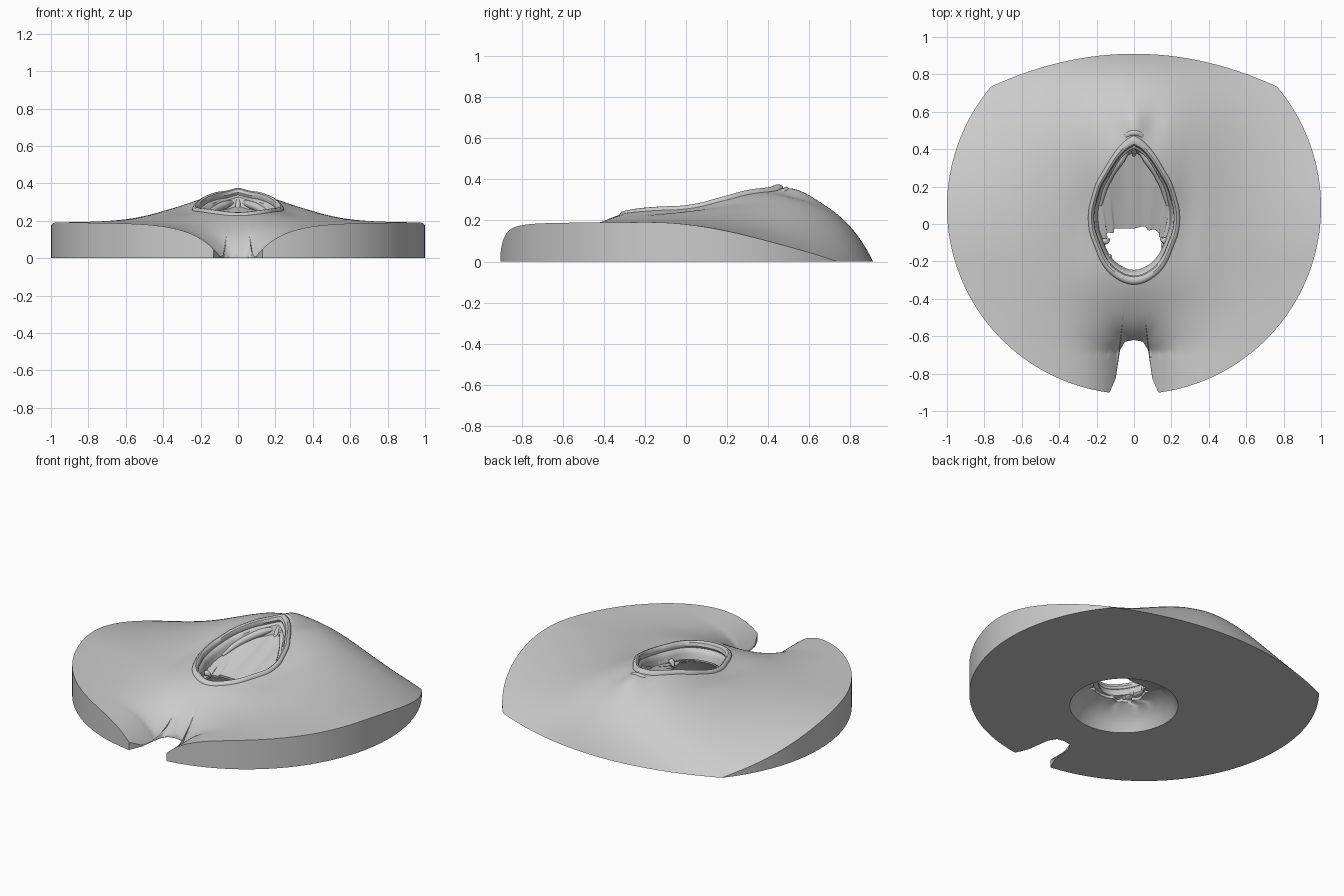
import bpy, bmesh, math
from mathutils import Vector

cube = bpy.data.objects.get("Cube")
if cube:
    bpy.data.objects.remove(cube, do_unlink=True)

grey = bpy.data.materials.new("plain_grey")
grey.use_nodes = True
grey.diffuse_color = (0.6, 0.6, 0.6, 1)
grey.node_tree.nodes["Principled BSDF"].inputs["Base Color"].default_value = (0.6, 0.6, 0.6, 1)

SEG = 320
CY = 0.05  # centre of the radial layout


def ramp(t):
    t = min(1, max(0, t))
    return t * t * (3 - 2 * t)


def interp(a, pts):
    for (a0, r0), (a1, r1) in zip(pts, pts[1:]):
        if a <= a1:
            return r0 + (r1 - r0) * (a - a0) / (a1 - a0)
    return pts[-1][1]


def polar(a, r):
    """Point at angle a from the front, radius r."""
    return r * math.sin(a), CY - r * math.cos(a)


def back_edge(x):
    return 0.91 - 0.3 * x * x


# Outline: a disc, trimmed along the back, with a notch at the front
NOTCH = [(0, 0.67), (0.07, 0.68), (0.105, 0.73), (0.108, 0.87), (0.137, 0.96)]
CORNERS = [0.137, math.atan2(0.764, -0.685)]


def outer_radius(a):
    lo, hi = 0.3, 1.3
    for _ in range(30):
        mid = (lo + hi) / 2
        x, y = polar(a, mid)
        if math.hypot(x, y - 0.09) < 1 and y < back_edge(x):
            lo = mid
        else:
            hi = mid
    return min(lo, interp(abs(a), NOTCH)) if abs(a) < 0.137 else lo


# Pointed oval of the central opening
RIM = [(0, 0.382), (0.37, 0.345), (0.87, 0.268), (1.45, 0.245), (2.0, 0.242),
       (2.6, 0.29), (2.95, 0.375), (3.15, 0.44)]


def rim_radius(a):
    samples = [min(math.pi, abs(abs(a) + d * 0.05)) for d in range(-3, 4)]
    return sum(interp(s, RIM) for s in samples) / len(samples)


def height(x, y):
    s = min(1, max(0, (y + 0.2) / (back_edge(x) + 0.2)))
    z = 0.19 * (1 - s ** 2)
    # Central mound, rising toward the back
    z += 0.235 * ramp((y + 0.5) / 1.1) * math.exp(-(x / 0.36) ** 2 / 2) * (1 - s ** 8)
    # Low swell in front of the opening
    z += 0.035 * math.exp(-(x / 0.35) ** 2 - ((y + 0.3) / 0.2) ** 2)
    # Narrow ridge behind the hood, between two grooves
    ridge = math.exp(-(x / 0.05) ** 2) - 0.5 * math.exp(-((abs(x) - 0.11) / 0.05) ** 2)
    z += 0.02 * ridge * math.exp(-((y - 0.53) / 0.1) ** 2)
    # Shallow grooves beside the opening
    z -= 0.014 * math.exp(-((abs(x) - 0.28) / 0.07) ** 2 - ((y - 0.05) / 0.25) ** 2)
    # Valley and creases around the notch
    up = max(0, y + 0.7)
    d = max(0, math.hypot(x, up * 1.3) - 0.09)
    z *= 1 - math.exp(-d / 0.14)
    if up > 0:
        z += 0.012 * math.exp(-d / 0.07) * (1 - math.exp(-d / 0.03)) * math.cos(6 * math.atan2(x, up))
    return max(0, z)


def loft(name, rings):
    """Skin a list of rings of points, joining the last ring to the first."""
    bm = bmesh.new()
    loops = [[bm.verts.new(p) for p in ring] for ring in rings]
    n = len(loops[0])
    for p, q in zip(loops, loops[1:] + loops[:1]):
        for i in range(n):
            j = (i + 1) % n
            bm.faces.new((p[i], p[j], q[j], q[i]))
    bmesh.ops.remove_doubles(bm, verts=bm.verts, dist=0.0003)
    bmesh.ops.recalc_face_normals(bm, faces=bm.faces)
    mesh = bpy.data.meshes.new(name)
    bm.to_mesh(mesh)
    bm.free()
    mesh.materials.append(grey)
    ob = bpy.data.objects.new(name, mesh)
    bpy.context.collection.objects.link(ob)
    bpy.ops.object.select_all(action="DESELECT")
    ob.select_set(True)
    bpy.context.view_layer.objects.active = ob
    bpy.ops.object.shade_smooth_by_angle(angle=math.radians(40))


def power(v, e):
    return math.copysign(abs(v) ** e, v)


# Angles crowd toward the notch and snap to the outline's corners
angles = []
for i in range(SEG):
    u = -math.pi + math.tau * i / SEG
    angles.append(u - 0.7 * math.sin(u))
for c in CORNERS:
    for target in (c, -c):
        nearest = min(range(SEG), key=lambda i: abs(angles[i] - target))
        angles[nearest] = target

rims = [rim_radius(a) for a in angles]
outs = [outer_radius(a) for a in angles]
rim_z = [max(0.21, height(*polar(a, r))) for a, r in zip(angles, rims)]
rings = [[(*polar(a, r), 0) for a, r in zip(angles, outs)]]

# Top surface, from the outline in to the opening
STEPS = 36
for k in range(STEPS + 1):
    t = 1 - k / STEPS
    ring = []
    for a, r, o, rz in zip(angles, rims, outs, rim_z):
        x, y = polar(a, r + (o - r) * t)
        lift = max(0, rz - height(*polar(a, r))) * ramp(1 - t * 2)
        ring.append((x, y, height(x, y) + lift))
    rings.append(ring)

# Raised lip, inner fold and sloping inner wall: (radius factor, z offset)
LIP = [(0.995, 0.008), (0.97, 0.016), (0.93, 0.019), (0.89, 0.012), (0.87, -0.006),
       (0.89, -0.02), (0.87, -0.026), (0.84, -0.032), (0.82, -0.05), (0.79, -0.08)]
for f, dz in LIP:
    rings.append([(*polar(a, r * f), z + dz) for a, r, z in zip(angles, rims, rim_z)])


# Ragged through hole in the inner floor
def hole(a, grow=1.0):
    g = grow * (1 + 0.05 * math.sin(11 * a) + 0.03 * math.cos(17 * a))
    return 0.155 * g * power(math.sin(a), 0.65), -0.135 - 0.115 * g * power(math.cos(a), 0.65)


wall = rings[-1]
for t in (0.35, 0.7):
    rings.append([Vector(p).lerp(Vector((*hole(a), 0.145)), t) for a, p in zip(angles, wall)])
rings.append([(*hole(a), 0.145) for a in angles])
rings.append([(*hole(a, 1.02), 0.13) for a in angles])

# Domed hollow under the floor
for r, z in ((0.21, 0.115), (0.255, 0.08), (0.285, 0.045), (0.31, 0)):
    rings.append([(r * math.sin(a), -0.09 - r * math.cos(a), z) for a in angles])
loft("body", rings)


# Tapered folds, swept along short paths
def fold(name, path, radius):
    curve = bpy.data.curves.new(name, "CURVE")
    curve.dimensions = "3D"
    curve.bevel_depth = radius
    curve.bevel_resolution = 3
    curve.use_fill_caps = True
    sp = curve.splines.new("BEZIER")
    sp.bezier_points.add(len(path) - 1)
    for i, (bp, co) in enumerate(zip(sp.bezier_points, path)):
        bp.co = co
        bp.handle_left_type = bp.handle_right_type = "AUTO"
        bp.radius = 0.35 if i in (0, len(path) - 1) else 1
    curve.materials.append(grey)
    ob = bpy.data.objects.new(name, curve)
    bpy.context.collection.objects.link(ob)


# Small hood at the back tip of the opening
fold("hood", [(-0.06, 0.445, 0.325), (-0.035, 0.475, 0.338), (0, 0.487, 0.348),
              (0.035, 0.475, 0.338), (0.06, 0.445, 0.325)], 0.016)
fold("hood_tip", [(0, 0.36, 0.26), (0, 0.41, 0.3), (0, 0.45, 0.32), (0, 0.48, 0.33)], 0.02)

for side, s in (("left", 1), ("right", -1)):
    # Inner folds running down from the hood
    fold(side + "_inner_fold", [(s * 0.01, 0.42, 0.3), (s * 0.07, 0.345, 0.285),
                                (s * 0.14, 0.24, 0.25), (s * 0.18, 0.1, 0.2)], 0.022)
    # Ragged tags along the hole
    for k, a in enumerate((0.35, 0.8, 1.3, 1.8)):
        x, y = hole(s * a)
        fold(f"{side}_tag_{k + 1}", [(x * 1.2, y - 0.03 * math.cos(a), 0.16),
                                     (x * 1.02, y, 0.17), (x * 0.88, y + 0.01, 0.15)], 0.018)
